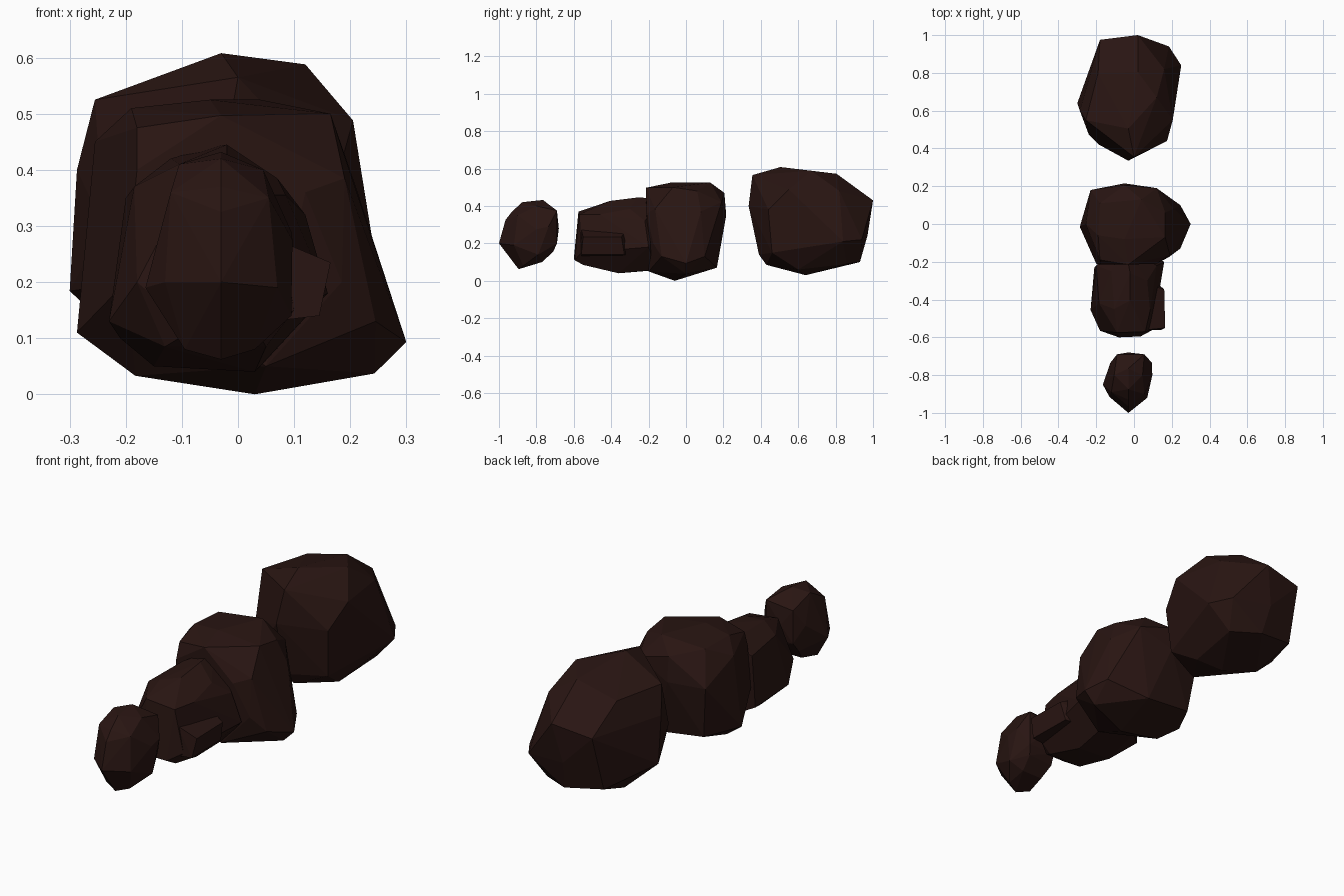
import bpy, bmesh

stone = bpy.data.materials.new("dark_brown_stone")
stone.diffuse_color = (0.022, 0.0075, 0.006, 1)


def boulder(name, corners):
    """Faceted rock: convex hull around its main corner points."""
    bm = bmesh.new()
    for c in corners:
        bm.verts.new(c)
    hull = bmesh.ops.convex_hull(bm, input=bm.verts[:])
    loose = {g for g in hull["geom_interior"] + hull["geom_unused"]
             if isinstance(g, bmesh.types.BMVert)}
    bmesh.ops.delete(bm, geom=list(loose), context='VERTS')
    # merge nearly flat neighbours into larger facets
    bmesh.ops.dissolve_limit(bm, angle_limit=0.07, verts=bm.verts[:], edges=bm.edges[:])
    bmesh.ops.recalc_face_normals(bm, faces=bm.faces[:])
    mesh = bpy.data.meshes.new(name)
    bm.to_mesh(mesh)
    bm.free()
    mesh.materials.append(stone)
    obj = bpy.data.objects.new(name, mesh)
    bpy.context.collection.objects.link(obj)


# Largest rock at the back (corners from top to bottom)
boulder("back_boulder", [
    (-.03, .505, .608), (.12, .67, .588), (.02, .805, .572), (0, .355, .565),
    (-.255, .55, .525), (-.19, .80, .52), (.205, .55, .488), (.16, .82, .48),
    (.02, 1, .43), (-.03, .335, .40), (-.287, .60, .40), (-.18, .975, .40),
    (.175, .44, .38), (.15, .92, .33), (-.24, .475, .30), (.25, .84, .21),
    (.185, .94, .22), (-.02, .97, .24), (-.185, .42, .20), (-.30, .64, .184),
    (.16, .46, .15), (-.19, .90, .13), (-.02, .39, .14), (0, .93, .10),
    (0, .43, .085), (.14, .86, .09), (-.16, .70, .055), (.12, .60, .06),
    (0, .64, .03)])

# Middle rock
boulder("middle_boulder", [
    (-.05, -.08, .525), (.04, .13, .525), (-.19, -.06, .51), (-.18, .11, .505),
    (.165, -.07, .50), (-.03, -.215, .497), (-.18, -.19, .475), (.165, .06, .48),
    (-.05, .205, .47), (-.255, .0, .45), (.12, .19, .42), (-.18, -.215, .40),
    (.19, -.165, .385), (-.23, .18, .35), (.21, .08, .37), (.12, -.21, .36),
    (-.05, .215, .35), (.185, -.175, .20), (-.20, -.21, .20), (.245, .10, .13),
    (.245, -.13, .13), (-.287, -.015, .11), (.30, 0, .093), (-.20, .15, .10),
    (.05, .165, .07), (.05, -.20, .05), (.243, 0, .037), (-.183, -.05, .033),
    (.03, -.06, 0)])

# Smaller rock pressed against the front of the middle one
boulder("front_boulder", [
    (-.02, -.26, .445), (-.02, -.405, .427), (-.12, -.25, .42), (-.105, -.45, .41),
    (.07, -.30, .385), (-.185, -.42, .37), (-.09, -.575, .37), (.06, -.57, .355),
    (.085, -.46, .355), (-.20, -.22, .35), (.12, -.22, .32), (-.18, -.565, .20),
    (-.23, -.455, .13), (.10, -.56, .15), (.11, -.31, .20), (.16, -.20, .18),
    (-.08, -.60, .115), (.035, -.595, .11), (-.21, -.23, .10), (.05, -.55, .085),
    (-.13, -.55, .085), (-.15, -.36, .05), (.03, -.36, .04), (.05, -.16, .06),
    (-.05, -.12, .44), (-.10, -.12, .06)])

# Stone slab on the right flank of the front rock
boulder("side_stone", [
    (.07, -.56, .275), (.07, -.32, .275), (.165, -.55, .235), (.16, -.345, .235),
    (.145, -.56, .14), (.14, -.33, .14), (.06, -.56, .13), (.06, -.31, .13),
    (.105, -.31, .20)])

# Smallest rock standing apart at the front
boulder("small_boulder", [
    (-.03, -.875, .42), (-.03, -.765, .432), (-.105, -.80, .41), (.045, -.80, .40),
    (-.03, -.93, .37), (.055, -.69, .375), (-.09, -.69, .36), (-.12, -.89, .36),
    (.055, -.90, .35), (-.03, -.965, .325), (.095, -.735, .29), (.097, -.80, .275),
    (-.125, -.735, .28), (-.03, -.68, .28), (-.13, -.915, .20), (-.03, -1, .20),
    (.07, -.92, .19), (-.165, -.85, .19), (.055, -.69, .20), (-.09, -.69, .20),
    (.04, -.71, .155), (-.10, -.72, .155), (.095, -.79, .14), (-.095, -.87, .08),
    (.03, -.87, .08), (-.08, -.77, .10), (.03, -.77, .10), (-.03, -.895, .062)])
